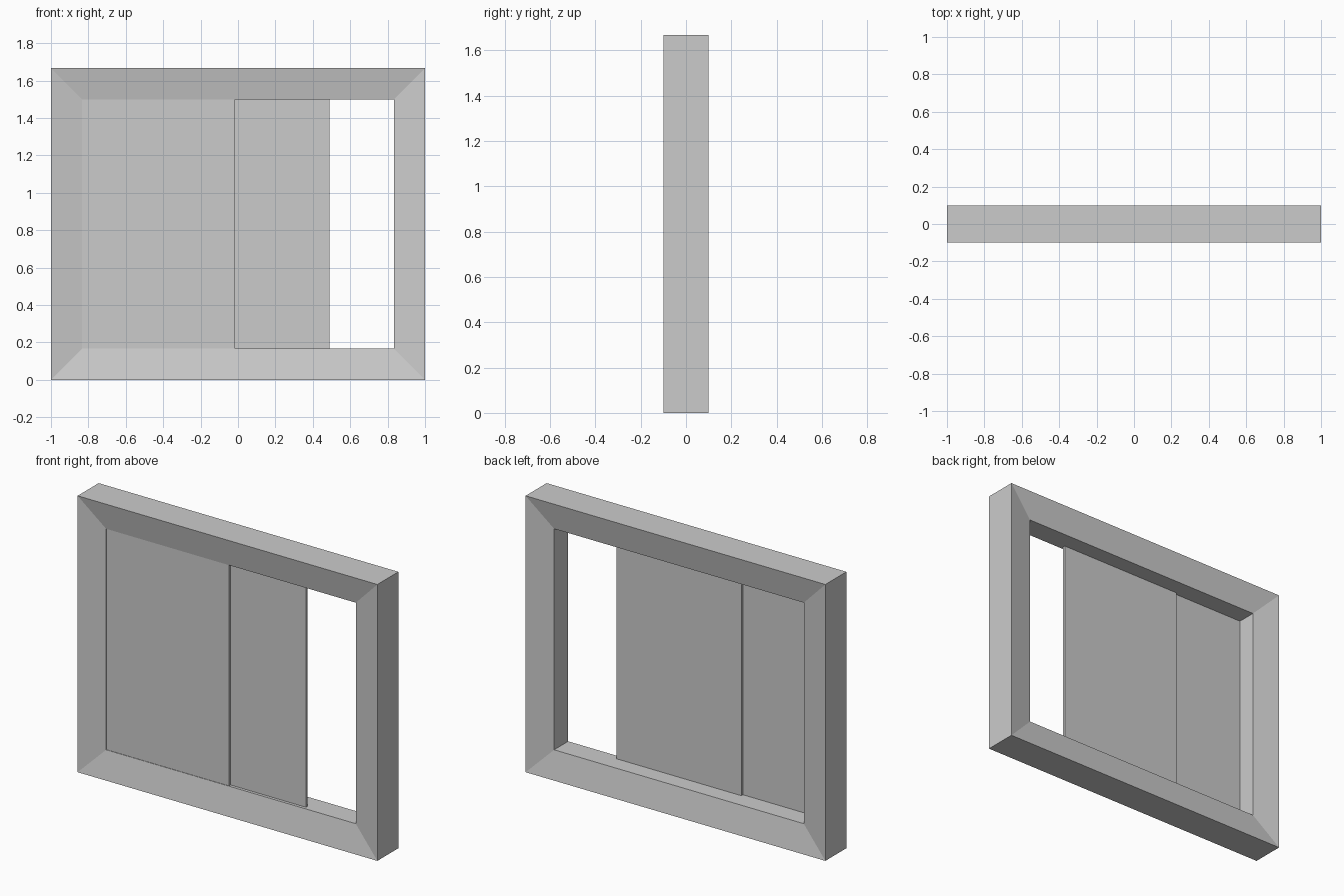
import bpy
import bmesh

cube = bpy.data.objects.get("Cube")
if cube:
    bpy.data.objects.remove(cube, do_unlink=True)

WIDTH, HEIGHT, DEPTH = 2.0, 1.667, 0.2
BORDER, SLOPE = 0.167, 0.033      # frame width and how far its faces slope inward
THICK = 0.015                     # sliding panel thickness

grey = bpy.data.materials.new("light_grey")
grey.use_nodes = True
colour = (0.6, 0.6, 0.6, 1)
grey.diffuse_color = colour
grey.node_tree.nodes["Principled BSDF"].inputs["Base Color"].default_value = colour


def finish(name, bm):
    bmesh.ops.recalc_face_normals(bm, faces=bm.faces)
    mesh = bpy.data.meshes.new(name)
    bm.to_mesh(mesh)
    bm.free()
    mesh.materials.append(grey)
    obj = bpy.data.objects.new(name, mesh)
    bpy.context.collection.objects.link(obj)
    return obj


def rectangle(bm, inset, y):
    x, low, high = WIDTH / 2 - inset, inset, HEIGHT - inset
    return [bm.verts.new(p) for p in ((-x, y, low), (x, y, low), (x, y, high), (-x, y, high))]


def panel(name, x0, x1, y0):
    low, high = BORDER, HEIGHT - BORDER
    bm = bmesh.new()
    bmesh.ops.create_cube(bm, size=1)
    bmesh.ops.scale(bm, vec=(x1 - x0, THICK, high - low), verts=bm.verts)
    bmesh.ops.translate(bm, vec=((x0 + x1) / 2, y0 + THICK / 2, (low + high) / 2), verts=bm.verts)
    return finish(name, bm)


# Mitred frame: a four-point section carried around the rectangle
bm = bmesh.new()
section = [(0, -DEPTH / 2), (BORDER, -DEPTH / 2 + SLOPE),
           (BORDER, DEPTH / 2 - SLOPE), (0, DEPTH / 2)]
rings = [rectangle(bm, inset, y) for inset, y in section]
for i, ring in enumerate(rings):
    after = rings[(i + 1) % 4]
    for j in range(4):
        k = (j + 1) % 4
        bm.faces.new((ring[j], ring[k], after[k], after[j]))
finish("window_frame", bm)

# Two overlapping sliding panels, the rear one partly open
panel("front_panel", -WIDTH / 2 + BORDER, -0.015, -0.064)
panel("rear_panel", -0.345, 0.488, -0.064 + THICK)
